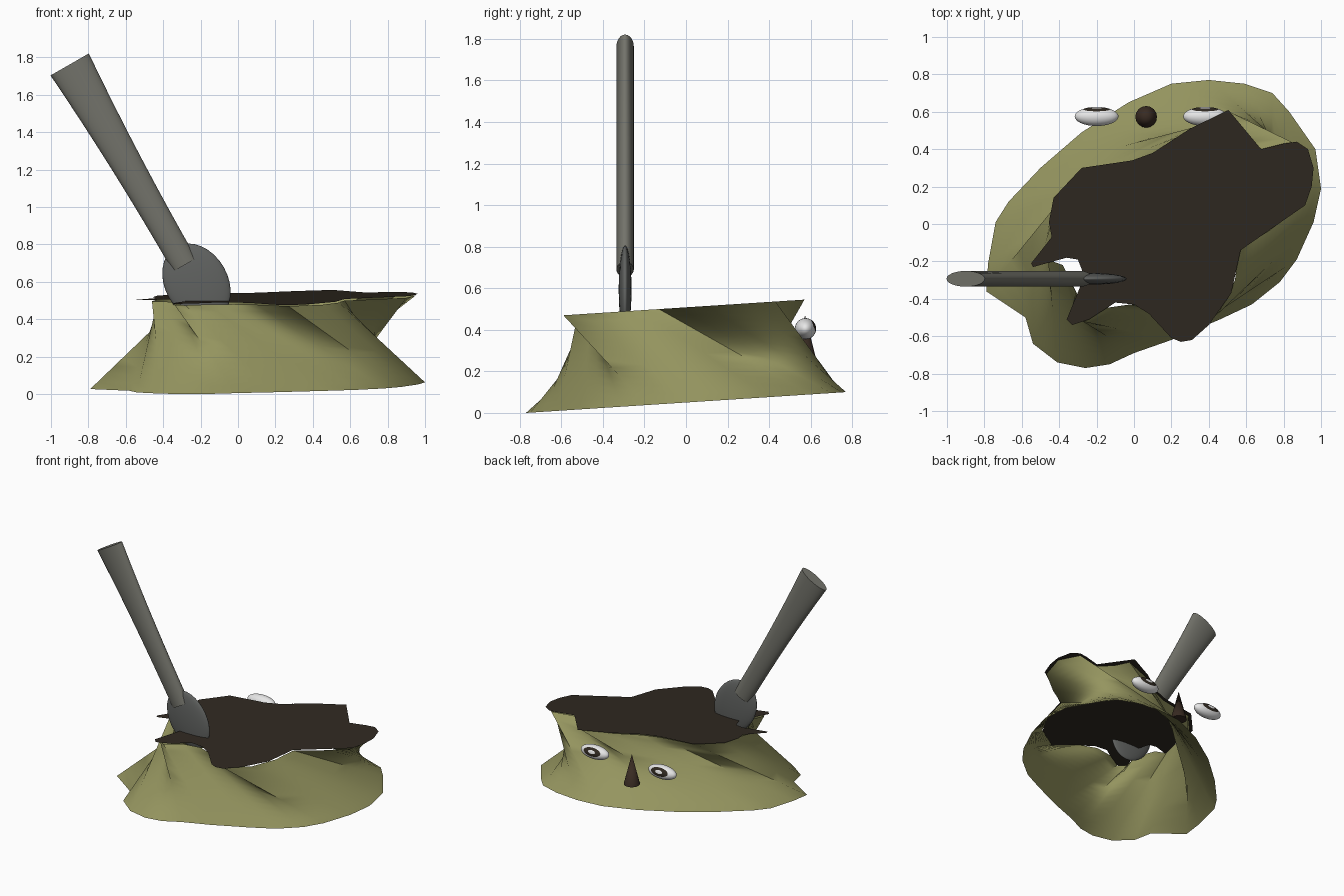
import bpy
import bmesh
import math
from mathutils import Matrix, Vector

cube = bpy.data.objects.get("Cube")
if cube:
    bpy.data.objects.remove(cube, do_unlink=True)


def make_material(name, red, green, blue, roughness=0.8):
    mat = bpy.data.materials.new(name)
    mat.use_nodes = True
    colour = (red, green, blue, 1)
    mat.diffuse_color = colour
    shader = mat.node_tree.nodes["Principled BSDF"]
    shader.inputs["Base Color"].default_value = colour
    shader.inputs["Roughness"].default_value = roughness
    return mat


olive = make_material("olive_bark", .30, .30, .115)
dark_brown = make_material("dark_brown", .029, .022, .015)
nose_brown = make_material("nose_brown", .040, .024, .016)
handle_grey = make_material("handle_grey", .17, .17, .145)
blade_grey = make_material("blade_grey", .12, .125, .12)
eye_white = make_material("eye_white", .8, .8, .8)


def make_object(name, bm, *materials, smooth_angle=None):
    """Turn a bmesh into a named object with its materials."""
    mesh = bpy.data.meshes.new(name)
    bm.to_mesh(mesh)
    bm.free()
    obj = bpy.data.objects.new(name, mesh)
    bpy.context.collection.objects.link(obj)
    for mat in materials:
        mesh.materials.append(mat)
    if smooth_angle:
        bpy.ops.object.select_all(action="DESELECT")
        obj.select_set(True)
        bpy.context.view_layer.objects.active = obj
        bpy.ops.object.shade_smooth_by_angle(angle=math.radians(smooth_angle))
    return obj


def tilted(x, y, height):
    """Point on a level that rises gently towards the back."""
    return Vector((x, y, height + 0.065 * y))


def loft(bm, rings, closed_ends=False):
    """Skin a list of point rings with quads."""
    rows = [[bm.verts.new(point) for point in ring] for ring in rings]
    count = len(rows[0])
    for low, high in zip(rows, rows[1:]):
        for i in range(count):
            j = (i + 1) % count
            bm.faces.new((low[i], high[i], high[j], low[j]))
    if closed_ends:
        bm.faces.new(rows[0])
        bm.faces.new(rows[-1])
        bmesh.ops.recalc_face_normals(bm, faces=bm.faces)


# Stump skirt: ground outline and rim outline, joined with a twist
ground_outline = (
    (.40, .77), (.59, .75), (.74, .70), (.83, .60), (.97, .40), (1, .19),
    (.96, .01), (.87, -.19), (.78, -.31), (.63, -.43), (.46, -.51),
    (.2, -.62), (0, -.69), (-.13, -.75), (-.26, -.77), (-.41, -.74),
    (-.54, -.64), (-.58, -.5), (-.79, -.36), (-.78, -.21), (-.74, .01),
    (-.67, .12), (-.5, .3), (-.28, .49), (-.03, .65), (.2, .75),
)
rim_outline = (
    (.95, .29), (.90, .10), (.72, -.04), (.57, -.13), (.55, -.22),
    (.54, -.30), (.45, -.48), (.27, -.59), (.1, -.47), (-.02, -.43),
    (-.16, -.45), (-.28, -.52), (-.34, -.48), (-.31, -.36), (-.38, -.22),
    (-.46, -.19), (-.43, -.03), (-.41, .13), (-.27, .28), (0, .33),
    (.12, .38), (.3, .49), (.52, .57), (.58, .47), (.68, .39), (.86, .43),
)
ROWS = 12
rings = [[tilted(*ground, .05).lerp(tilted(*rim, .508), row / ROWS)
          for ground, rim in zip(ground_outline, rim_outline)]
         for row in range(ROWS + 1)]
bm = bmesh.new()
loft(bm, rings)
make_object("stump_skirt", bm, olive, smooth_angle=60)

# Jagged dark sheet that covers the stump
top_outline = (
    (.505, .61), (.68, .40), (.80, .43), (.87, .44), (.93, .40), (.96, .30),
    (.95, .2), (.915, .10), (.57, -.14), (.52, -.37), (.40, -.54), (.31, -.62),
    (.25, -.63), (.2, -.61), (.08, -.48), (0, -.43), (-.1, -.42),
    (-.24, -.51), (-.33, -.54), (-.36, -.51), (-.265, -.28), (-.30, -.19),
    (-.36, -.18), (-.54, -.23), (-.55, -.21), (-.44, -.07), (-.455, .01),
    (-.43, .14), (-.28, .30), (-.01, .34), (.1, .38), (.3, .51),
)
bm = bmesh.new()
sheet = bm.faces.new([bm.verts.new(tilted(x, y, .517))
                      for x, y in reversed(top_outline)])
sheet.normal_update()
bmesh.ops.triangulate(bm, faces=[sheet])
make_object("stump_top", bm, dark_brown)

# Axe handle: flat oval section that flares towards the free end
AXE_Y = -.293
foot = Vector((-.285, AXE_Y, .69))
end = Vector((-.9, AXE_Y, 1.762))
axis = (end - foot).normalized()
side = Vector((axis.z, 0, -axis.x))
SIDES = 24
rings = []
for step in range(9):
    t = step / 8
    half_width = .072 + .046 * t * t
    ring = []
    for i in range(SIDES):
        a = math.tau * i / SIDES
        ring.append(foot.lerp(end, t) + side * half_width * math.cos(a)
                    + Vector((0, .042 * math.sin(a), 0)))
    rings.append(ring)
bm = bmesh.new()
loft(bm, rings, closed_ends=True)
make_object("axe_handle", bm, handle_grey, smooth_angle=40)

# Axe blade: thin lens sunk into the stump
bm = bmesh.new()
bmesh.ops.create_uvsphere(bm, u_segments=32, v_segments=16, radius=1,
                          matrix=Matrix.Translation((-.222, AXE_Y, .595))
                          @ Matrix.Rotation(math.radians(-30), 4, "Y")
                          @ Matrix.Diagonal((.168, .031, .222, 1)))
make_object("axe_blade", bm, blade_grey, smooth_angle=60)

# Eyes on the back: white ovals with a dark ring looking back and slightly up
for name, x in (("left_eye", .38), ("right_eye", -.2)):
    bm = bmesh.new()
    bmesh.ops.create_uvsphere(bm, u_segments=32, v_segments=24, radius=1,
                              matrix=Matrix.Rotation(math.radians(-70), 4, "X"))
    gaze = Vector((0, math.sin(math.radians(70)), math.cos(math.radians(70))))
    for face in bm.faces:
        away = gaze.angle(face.calc_center_median())
        face.material_index = int(.24 < away < .68)
    bmesh.ops.transform(bm, verts=bm.verts,
                        matrix=Matrix.Translation((x, .575, .405))
                        @ Matrix.Diagonal((.117, .051, .051, 1)))
    make_object(name, bm, eye_white, dark_brown, smooth_angle=60)

# Pointed nose between the eyes
bm = bmesh.new()
bmesh.ops.create_cone(bm, cap_ends=True, segments=16, radius1=.058, radius2=0,
                      depth=.23, matrix=Matrix.Translation((.065, .573, .355)))
make_object("nose", bm, nose_brown, smooth_angle=40)
